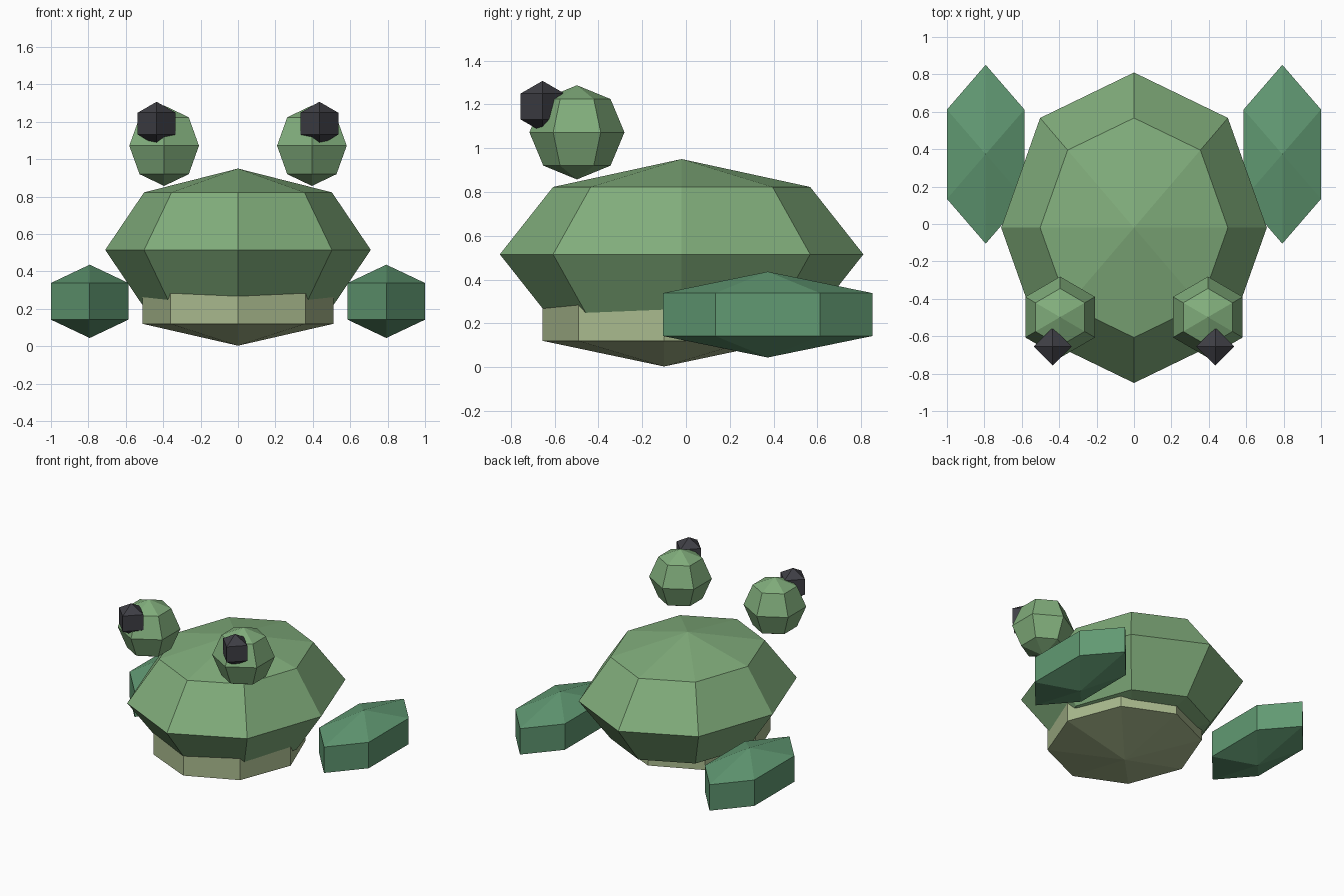
import bpy, bmesh
from math import sin, cos, pi

if "Cube" in bpy.data.objects:
    bpy.data.objects.remove(bpy.data.objects["Cube"])


def material(name, rgb):
    m = bpy.data.materials.new(name)
    m.diffuse_color = (*rgb, 1)
    m.use_nodes = True
    m.node_tree.nodes["Principled BSDF"].inputs["Base Color"].default_value = m.diffuse_color
    return m


skin = material("skin_green", (0.22, 0.42, 0.20))
leg_green = material("leg_green", (0.12, 0.32, 0.17))
cream = material("belly_cream", (0.40, 0.49, 0.27))
dark = material("pupil_dark", (0.05, 0.05, 0.06))


def ball(name, center, radii, segments, rings, mat):
    """Flat-shaded low-poly ellipsoid with a vertex column facing the front."""
    bm = bmesh.new()

    def point(theta, a):
        return bm.verts.new((radii[0] * sin(theta) * sin(a),
                             -radii[1] * sin(theta) * cos(a),
                             radii[2] * cos(theta)))

    top, bottom = point(0, 0), point(pi, 0)
    loops = [[point(pi * r / rings, 2 * pi * s / segments) for s in range(segments)]
             for r in range(1, rings)]
    for s in range(segments):
        n = (s + 1) % segments
        bm.faces.new((top, loops[0][s], loops[0][n]))
        bm.faces.new((bottom, loops[-1][n], loops[-1][s]))
        for up, low in zip(loops, loops[1:]):
            bm.faces.new((up[s], low[s], low[n], up[n]))
    bmesh.ops.recalc_face_normals(bm, faces=bm.faces)
    mesh = bpy.data.meshes.new(name)
    bm.to_mesh(mesh)
    bm.free()
    mesh.materials.append(mat)
    obj = bpy.data.objects.new(name, mesh)
    obj.location = center
    bpy.context.collection.objects.link(obj)
    return obj


# Body and belly
ball("body", (0, -0.02, 0.515), (0.71, 0.83, 0.435), 8, 4, skin)
ball("belly", (0, -0.10, 0.237), (0.59, 0.64, 0.234), 8, 3, cream)

# Paired eyes, pupils and hind legs
for side, x in (("left", -1), ("right", 1)):
    ball(f"eye_{side}", (x * 0.395, -0.498, 1.072), (0.215, 0.217, 0.215), 6, 4, skin)
    ball(f"pupil_{side}", (x * 0.435, -0.655, 1.19), (0.117, 0.117, 0.117), 4, 3, dark)
    ball(f"hind_leg_{side}", (x * 0.793, 0.373, 0.24), (0.276, 0.552, 0.196), 6, 3, leg_green)
